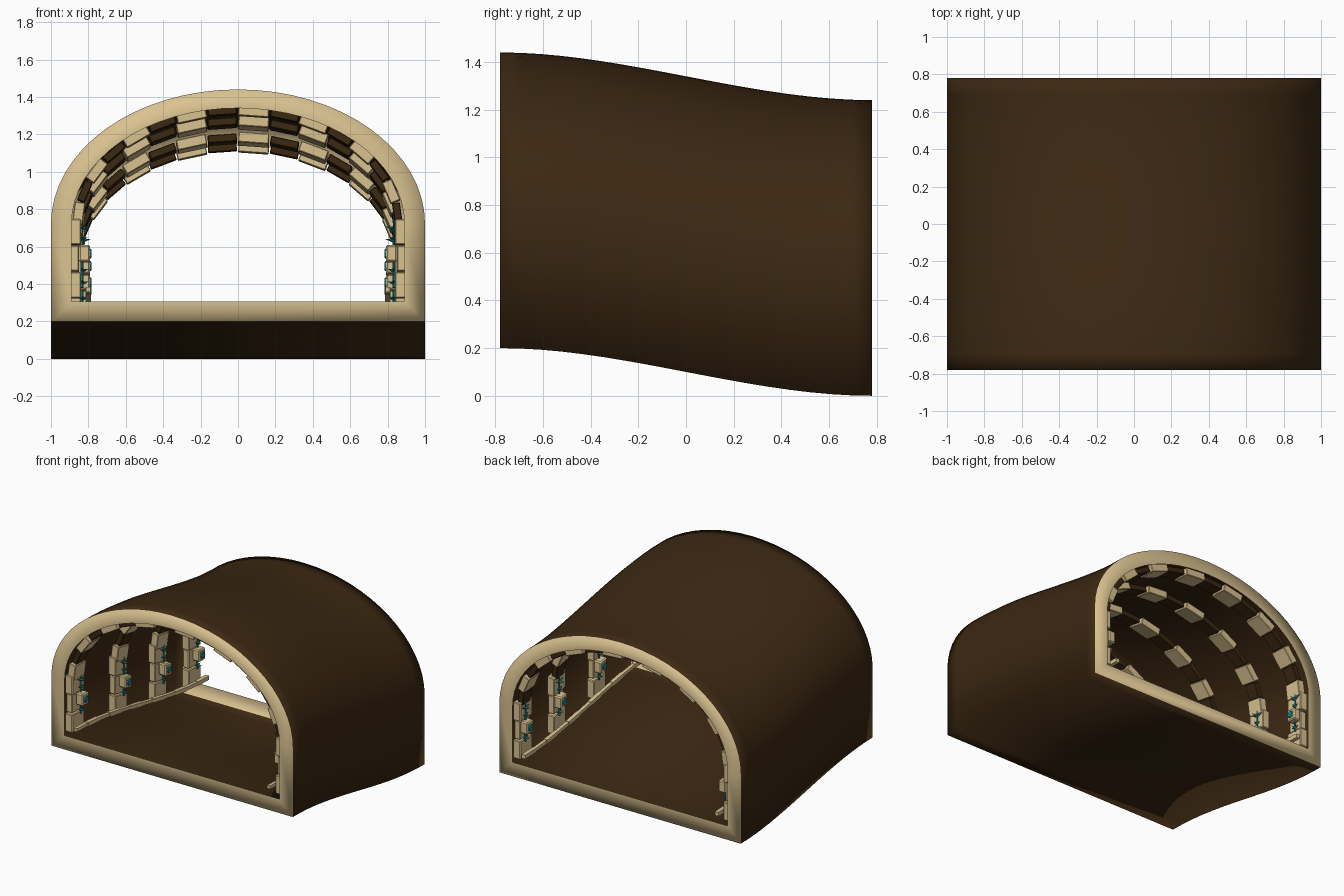
import bpy, bmesh, math
from mathutils import Matrix, Vector

cube = bpy.data.objects.get("Cube")
if cube:
    bpy.data.objects.remove(cube)

HALF = 0.78
STATIONS = (-0.69, -0.18, 0.29, 0.69)


def material(name, rgb):
    m = bpy.data.materials.new(name)
    m.use_nodes = True
    m.diffuse_color = (*rgb, 1)
    m.node_tree.nodes["Principled BSDF"].inputs["Base Color"].default_value = (*rgb, 1)
    return m


BROWN = material("dark brown", (0.045, 0.021, 0.006))
CREAM = material("sandstone cream", (0.70, 0.54, 0.28))
TEAL = material("teal crystal", (0.01, 0.24, 0.25))


def drop(y):
    """Height of the sloping passage at depth y."""
    t = min(max((y + HALF) / (2 * HALF), 0), 1)
    return 0.2 * (1 - t * t * (3 - 2 * t))


def finish(name, bm, mats, smooth=False):
    for v in bm.verts:
        v.co.z += drop(v.co.y)
    mesh = bpy.data.meshes.new(name)
    bm.to_mesh(mesh)
    bm.free()
    for m in mats:
        mesh.materials.append(m)
    for p in mesh.polygons:
        p.use_smooth = smooth
    obj = bpy.data.objects.new(name, mesh)
    bpy.context.collection.objects.link(obj)
    return obj


def box(bm, centre, size, turn=0.0, mat=0, bevel=0.0):
    """Box turned about the y axis, with optional chamfer."""
    mx = Matrix.Translation(centre) @ Matrix.Rotation(turn, 4, 'Y') @ Matrix.Diagonal((*size, 1))
    verts = bmesh.ops.create_cube(bm, size=1, matrix=mx)["verts"]
    faces = {f for v in verts for f in v.link_faces}
    for f in faces:
        f.material_index = mat
    if bevel:
        edges = list({e for f in faces for e in f.edges})
        bmesh.ops.bevel(bm, geom=edges, offset=bevel, segments=1, affect='EDGES', material=-1)


def cone(bm, start, end, r1, r2, sides=6):
    a, b = Vector(start), Vector(end)
    mx = Matrix.Translation((a + b) / 2) @ (b - a).to_track_quat('Z', 'Y').to_matrix().to_4x4()
    bmesh.ops.create_cone(bm, cap_ends=True, segments=sides, radius1=r1, radius2=r2,
                          depth=(b - a).length, matrix=mx)


def arch(a, b, floor, spring=0.52, steps=32):
    """Flat-bottomed arch outline, starting at the lower right corner."""
    pts = [(a, floor)]
    pts += [(a * math.cos(math.pi * i / steps), spring + b * math.sin(math.pi * i / steps))
            for i in range(steps + 1)]
    return pts + [(-a, floor)]


# Tunnel shell with a cream ring at each mouth
bm = bmesh.new()
outer, inner = arch(1, 0.72, 0), arch(0.89, 0.62, 0.105)
rows = 18
loops = []
for r in range(rows + 1):
    y = -HALF + 2 * HALF * r / rows
    loops.append([bm.verts.new((x, y, z)) for x, z in outer])


def bridge(lo, hi, mat):
    n = len(lo)
    for i in range(n):
        j = (i + 1) % n
        bm.faces.new((lo[i], lo[j], hi[j], hi[i])).material_index = mat


for lo, hi in zip(loops, loops[1:]):
    bridge(hi, lo, 0)
front = [bm.verts.new((x, -HALF, z)) for x, z in inner]
back = [bm.verts.new((x, HALF, z)) for x, z in inner]
bridge(loops[0], front, 1)
bridge(back, loops[-1], 1)
bmesh.ops.recalc_face_normals(bm, faces=bm.faces[:])
finish("tunnel_shell", bm, [BROWN, CREAM], smooth=True)

# Arched ribs of alternating bricks
for n, y in enumerate(STATIONS, 1):
    bm = bmesh.new()
    count = 16
    for i in range(count):
        t0, t1 = math.pi * i / count, math.pi * (i + 1) / count
        p0, p1 = [Vector((0.86 * math.cos(t), 0, 0.52 + 0.61 * math.sin(t))) for t in (t0, t1)]
        chord = p1 - p0
        light = i % 2
        mid = (p0 + p1) / 2
        box(bm, (mid.x, y, mid.z),
            (chord.length * (0.97 if light else 0.92), 0.13 if light else 0.10,
             0.055 if light else 0.042),
            turn=math.atan2(-chord.z, chord.x), mat=light, bevel=0.004)
    finish(f"arch_rib_{n}", bm, [BROWN, CREAM])

for side, label in ((1, "left"), (-1, "right")):
    for n, y in enumerate(STATIONS, 1):
        # Stacked stone column
        bm = bmesh.new()
        for k, (depth, width) in enumerate(((0.06, 0.14), (0.05, 0.115), (0.06, 0.14))):
            box(bm, (side * (0.9 - depth / 2), y, 0.195 + 0.142 * k), (depth, width, 0.137),
                bevel=0.005)
        finish(f"{label}_column_{n}", bm, [CREAM])

        # Wall lamp housing
        bm = bmesh.new()
        ly = y + 0.02
        box(bm, (side * 0.82, ly, 0.365), (0.06, 0.075, 0.09), bevel=0.008)
        finish(f"{label}_lamp_{n}", bm, [CREAM])

        # Crystal lens, stem and spikes
        bm = bmesh.new()
        cone(bm, (side * 0.795, ly, 0.365), (side * 0.783, ly, 0.365), 0.03, 0.022, 8)
        cone(bm, (side * 0.832, ly, 0.25), (side * 0.832, ly, 0.56), 0.008, 0.004)
        for z, size in ((0.5, 0.045), (0.445, 0.03), (0.275, 0.035)):
            hub = Vector((side * 0.832, ly, z))
            for dx, dy, dz in ((0, 1, 0.3), (0, -1, 0.3), (-side, 0, 0.2)):
                cone(bm, hub, hub + Vector((dx, dy, dz)) * size, 0.01, 0.0, 4)
        finish(f"{label}_crystal_{n}", bm, [TEAL])

    # Handrail built from short lengths that follow the slope
    bm = bmesh.new()
    lengths = 12
    step = 2 * HALF / lengths
    for i in range(lengths):
        thick = 0.03 if i % 2 else 0.025
        box(bm, (side * 0.8, -HALF + step * (i + 0.5), 0.17), (thick, step, thick))
    finish(f"{label}_rail", bm, [CREAM])
